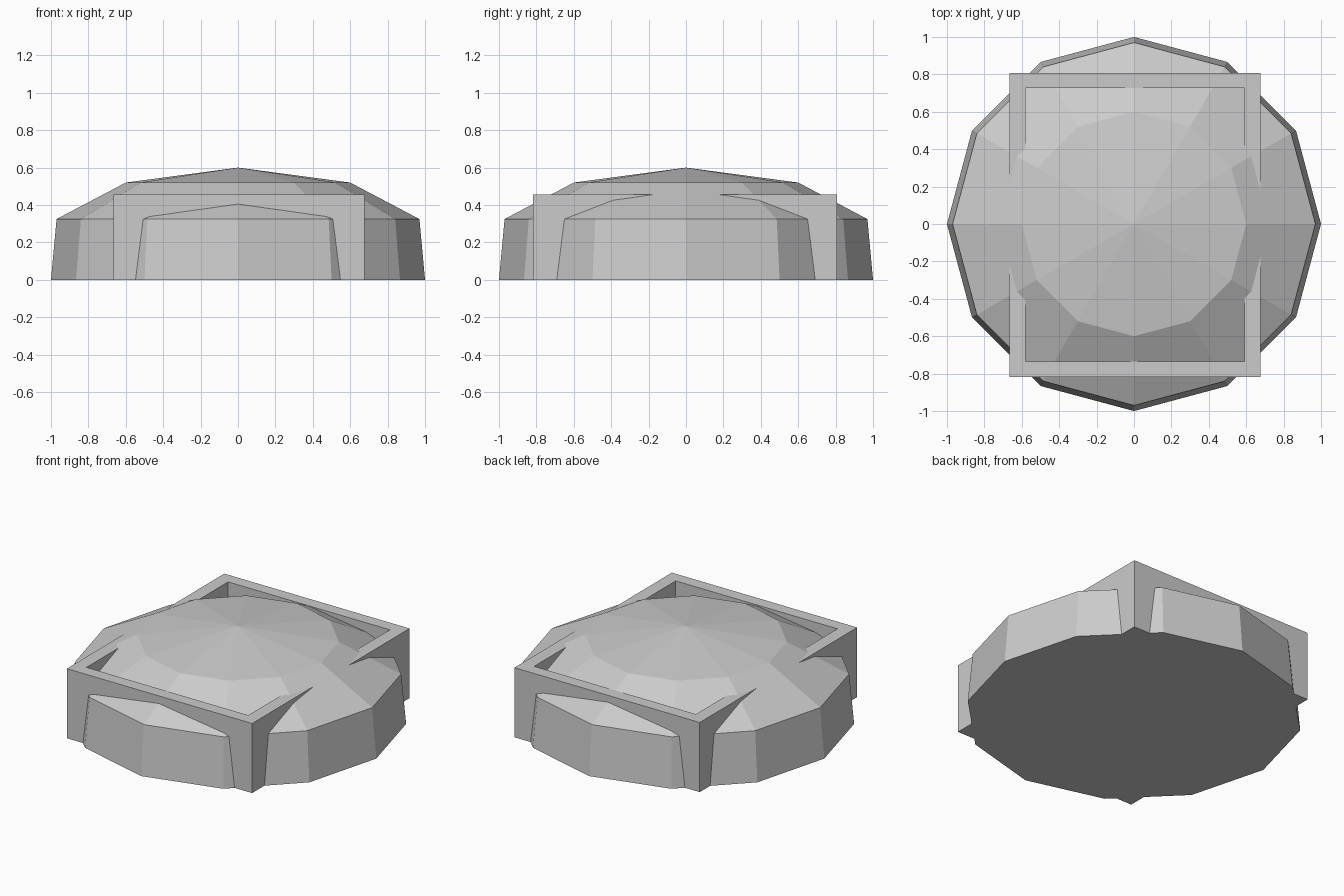
import bpy, bmesh
from math import cos, sin, tau

if "Cube" in bpy.data.objects:
    bpy.data.objects.remove(bpy.data.objects["Cube"])


def make_object(name, bm):
    bmesh.ops.recalc_face_normals(bm, faces=bm.faces)
    mesh = bpy.data.meshes.new(name)
    bm.to_mesh(mesh)
    bm.free()
    obj = bpy.data.objects.new(name, mesh)
    bpy.context.collection.objects.link(obj)
    return obj


def skin(bm, a, b):
    """Quads between two closed rings of vertices."""
    n = len(a)
    for i in range(n):
        j = (i + 1) % n
        bm.faces.new((a[i], a[j], b[j], b[i]))


# Twelve-sided shallow dome: rings of (radius, height), closed by an apex
SIDES = 12
bm = bmesh.new()
rings = [[bm.verts.new((r * cos(tau * i / SIDES), r * sin(tau * i / SIDES), z))
          for i in range(SIDES)]
         for r, z in ((1.0, 0.0), (0.97, 0.325), (0.6, 0.52))]
bm.faces.new(rings[0][::-1])
for low, high in zip(rings, rings[1:]):
    skin(bm, low, high)
apex = bm.verts.new((0, 0, 0.6))
for i in range(SIDES):
    bm.faces.new((rings[-1][i], rings[-1][(i + 1) % SIDES], apex))
make_object("dome", bm)

# Rectangular frame standing on the ground, with the dome pushing through it
CX, CY, TOP = 0.005, -0.005, 0.455
bm = bmesh.new()


def rectangle(hx, hy, z):
    return [bm.verts.new((CX + sx * hx, CY + sy * hy, z))
            for sx, sy in ((-1, -1), (1, -1), (1, 1), (-1, 1))]


loops = [rectangle(0.67, 0.813, 0), rectangle(0.67, 0.813, TOP),
         rectangle(0.585, 0.731, TOP), rectangle(0.585, 0.731, 0)]
for k in range(4):
    skin(bm, loops[k], loops[(k + 1) % 4])
make_object("frame", bm)
